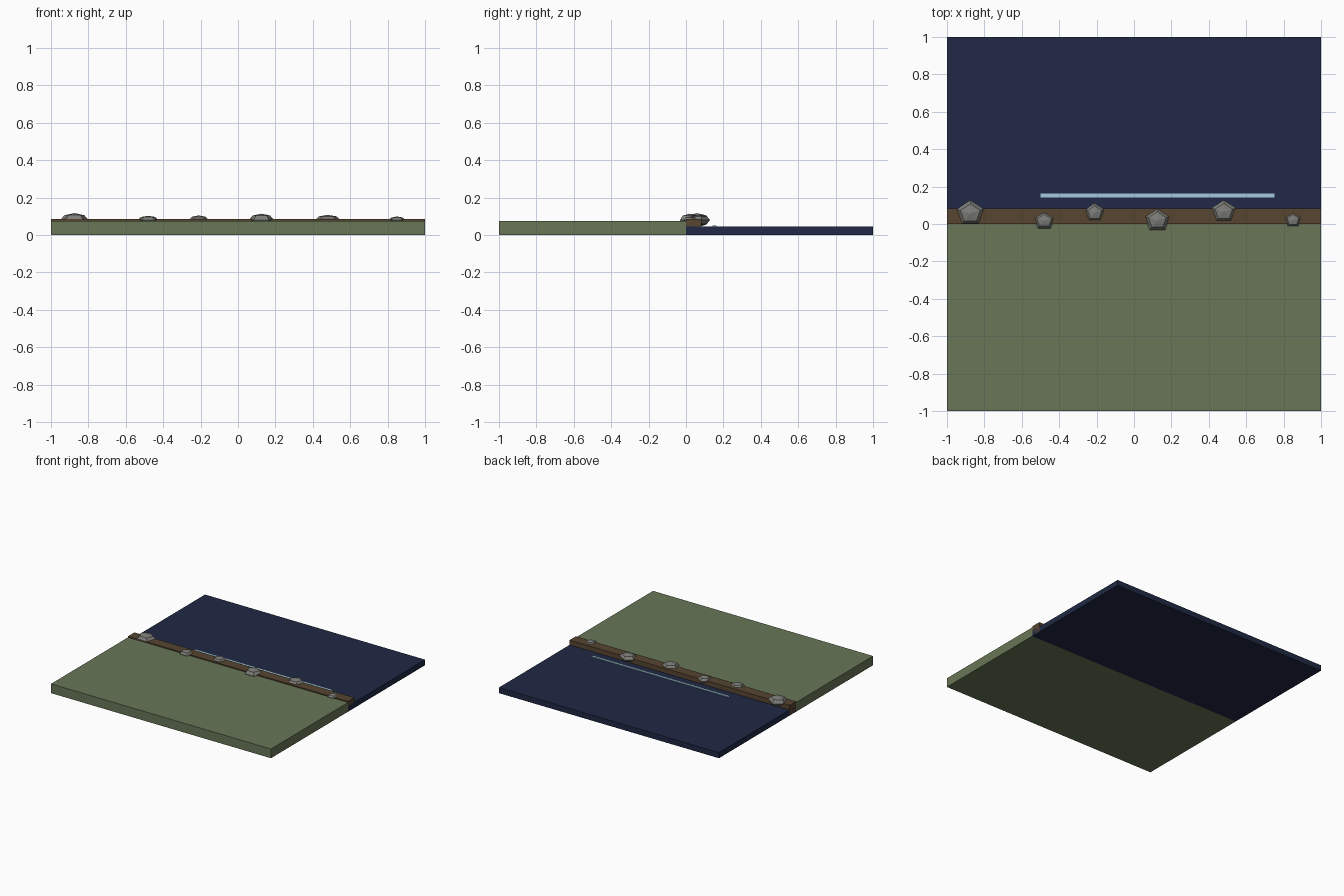
import bpy

if "Cube" in bpy.data.objects:
    bpy.data.objects.remove(bpy.data.objects["Cube"])


def material(name, rgb):
    m = bpy.data.materials.new(name)
    m.diffuse_color = (*rgb, 1)
    m.use_nodes = True
    m.node_tree.nodes["Principled BSDF"].inputs["Base Color"].default_value = m.diffuse_color
    return m


GRASS = material("grass", (0.14, 0.18, 0.095))
WATER = material("water", (0.014, 0.022, 0.058))
EARTH = material("earth", (0.095, 0.06, 0.03))
STONE = material("stone", (0.2, 0.2, 0.185))
FOAM = material("foam", (0.36, 0.58, 0.72))


def slab(name, x, y, z, mat):
    """Box given by its (min, max) extents."""
    bpy.ops.mesh.primitive_cube_add(size=1, location=[sum(r) / 2 for r in (x, y, z)])
    ob = bpy.context.object
    ob.name = name
    ob.scale = [r[1] - r[0] for r in (x, y, z)]
    ob.data.materials.append(mat)


# Ground halves, raised bank between them, ripple on the water
slab("land", (-1, 1), (-1, 0), (0, 0.076), GRASS)
slab("water", (-1, 1), (0, 1), (0, 0.046), WATER)
slab("bank", (-1, 1), (0, 0.083), (0.001, 0.085), EARTH)
slab("ripple", (-0.5, 0.75), (0.143, 0.163), (0.044, 0.051), FOAM)

# Low five-sided rocks along the bank: x, y, x radius, y radius, top height
rocks = [
    (-0.875, 0.057, 0.079, 0.071, 0.117),
    (-0.48, 0.017, 0.058, 0.050, 0.103),
    (-0.21, 0.060, 0.056, 0.053, 0.105),
    (0.125, 0.020, 0.070, 0.065, 0.114),
    (0.48, 0.066, 0.070, 0.062, 0.108),
    (0.85, 0.022, 0.047, 0.041, 0.099),
]
for i, (x, y, rx, ry, top) in enumerate(rocks, 1):
    bpy.ops.mesh.primitive_uv_sphere_add(segments=5, ring_count=4, radius=1,
                                         location=(x, y, 0.08))
    rock = bpy.context.object
    rock.name = f"rock_{i}"
    rock.scale = (rx, ry, top - 0.08)
    rock.data.materials.append(STONE)
